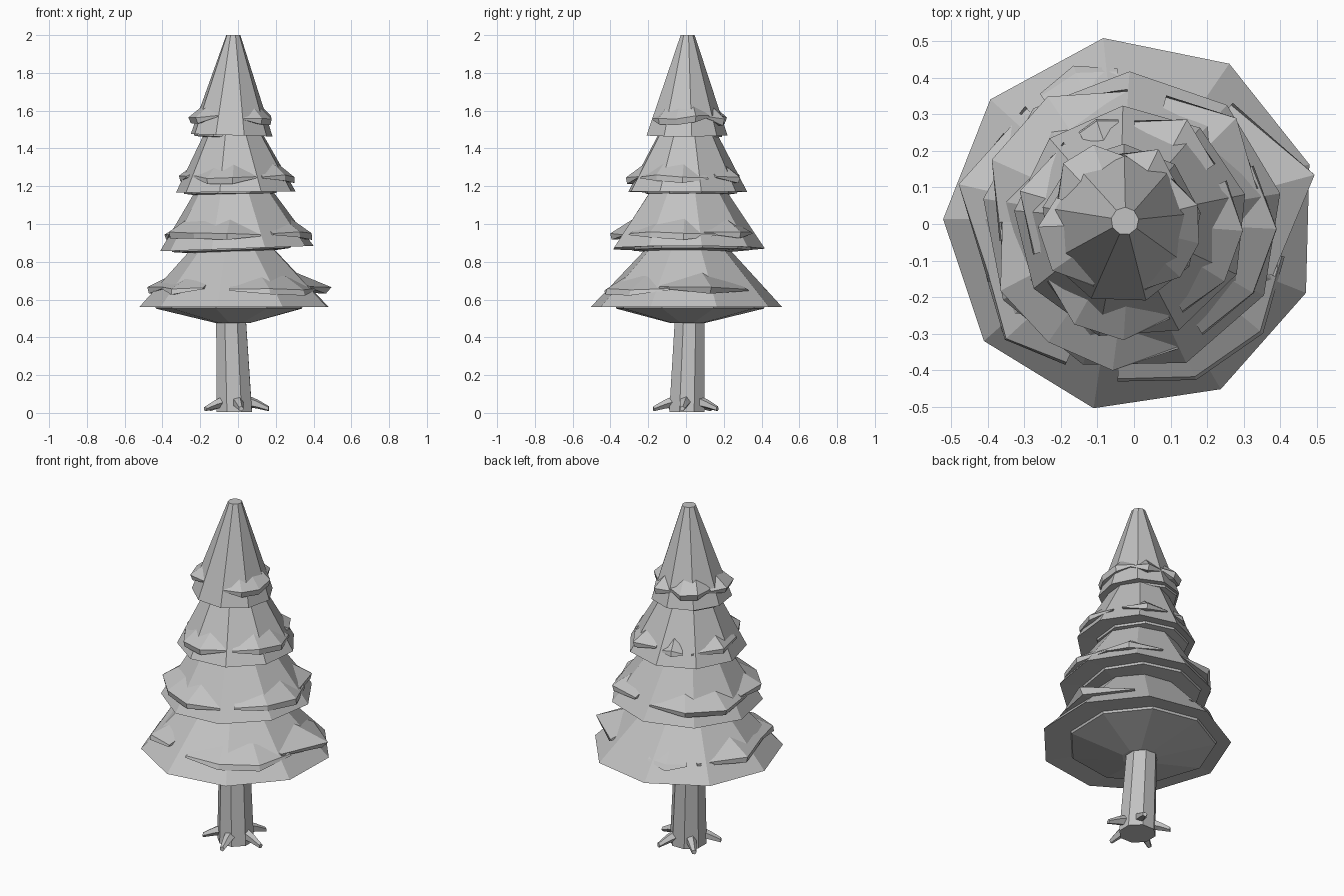
import bpy
import bmesh
import random
from math import cos, sin, radians
from mathutils import Vector

random.seed(4)
if "Cube" in bpy.data.objects:
    bpy.data.objects.remove(bpy.data.objects["Cube"])

grey = bpy.data.materials.new("plain grey")
grey.use_nodes = True
grey.diffuse_color = (0.54, 0.54, 0.54, 1)
grey.node_tree.nodes["Principled BSDF"].inputs["Base Color"].default_value = (0.54, 0.54, 0.54, 1)


def loft(name, rings):
    """Skin a list of equal-sized closed rings into a flat-shaded object."""
    bm = bmesh.new()
    loops = [[bm.verts.new(p) for p in ring] for ring in rings]
    for a, b in zip(loops, loops[1:]):
        for i in range(len(a)):
            j = (i + 1) % len(a)
            bm.faces.new((a[i], a[j], b[j], b[i]))
    bm.faces.new(loops[0][::-1])
    bm.faces.new(loops[-1])
    bmesh.ops.recalc_face_normals(bm, faces=bm.faces)
    mesh = bpy.data.meshes.new(name)
    bm.to_mesh(mesh)
    bm.free()
    mesh.materials.append(grey)
    bpy.context.collection.objects.link(bpy.data.objects.new(name, mesh))


def ring(sides, radius, z, centre=(0, 0), start=0, tilt=0):
    pts = []
    for i in range(sides):
        a = radians(start + 360 * i / sides)
        x = radius * cos(a)
        pts.append(Vector((centre[0] + x, centre[1] + radius * sin(a), z + tilt * x)))
    return pts


def clump(name, tier, a0, a1, z, out):
    """Jagged ridge of needles wrapped round a tier between two angles."""
    zb, rb, zt, rt, centre = tier
    steps = max(2, round(abs(a1 - a0) / 29))

    def surface(h):
        return rb + (rt - rb) * (h - zb) / (zt - zb)

    rings = []
    for i in range(steps + 1):
        swell = 0 if i in (0, steps) else random.uniform(0.85, 1.1)
        a = radians(a0 + (a1 - a0) * i / steps)
        mid = z + random.uniform(-0.01, 0.01)
        top, low = mid + 0.02 + 0.06 * swell, mid - 0.008 - 0.025 * swell
        section = [(surface(top) - 0.025, top), (surface(mid) + out * swell, mid),
                   (surface(low) + out * 0.4 * swell, low),
                   (surface(low) - 0.05, low + 0.005)]
        rings.append([Vector((centre[0] + r * cos(a), centre[1] + r * sin(a), h))
                      for r, h in section])
    loft(name, rings)


# Trunk, leaning slightly as it rises
loft("trunk", [ring(8, 0.101, 0.004, (-0.019, 0.005), 22),
               ring(8, 0.085, 0.5, (-0.037, 0.02), 22)])

# Roots
for i in range(5):
    a = radians(-80 + 72 * i)
    d, side = Vector((cos(a), sin(a), 0)), Vector((-sin(a), cos(a), 0))
    base = Vector((-0.015, 0.005, 0))
    rings = []
    for dist, z, w in ((0.06, 0.064, 0.034), (0.12, 0.046, 0.025), (0.18, 0.022, 0.014)):
        c = base + d * dist + Vector((0, 0, z))
        rings.append([c + side * w * cos(radians(72 * k)) + Vector((0, 0, w * sin(radians(72 * k))))
                      for k in range(5)])
    loft("root_%d" % (i + 1), rings)

# Tiers: bottom z and radius, top z and radius, centre
tiers = [(0.56, 0.515, 0.92, 0.175, (-0.008, 0.0)),
         (0.87, 0.413, 1.23, 0.17, (-0.005, 0.005)),
         (1.17, 0.322, 1.52, 0.135, (-0.008, 0.003)),
         (1.47, 0.22, 2.0, 0.038, (-0.035, 0.0))]
starts = [18.5, 11, 14, 8]
tilts = [0, 0.035, 0.01, -0.03]
depths = [0.085, 0.03, 0.03, 0.02]
top_centre = (-0.025, 0.008)
for i, (zb, rb, zt, rt, c) in enumerate(tiers):
    s = starts[i]
    dish_centre = (c[0] - 0.03, c[1] + 0.02)
    loft("foliage_tier_%d" % (i + 1),
         [ring(9, 0.09, zb - depths[i], top_centre, s, tilts[i]),
          ring(9, rb * 0.77, zb - 0.008, dish_centre, s, tilts[i]),
          ring(9, rb * 0.78, zb + 0.004, dish_centre, s, tilts[i]),
          ring(9, rb, zb, c, s, tilts[i]),
          ring(9, rt, zt, top_centre, s)])

# Needle clumps on each tier: height, then start angle, end angle, overhang
clumps = [
    (0.66, [(-95, -12, 0.035), (-20, 50, 0.1), (95, 125, 0.015), (132, 202, 0.065), (200, 245, 0.045)]),
    (0.95, [(-180, -70, 0.05), (-58, 25, 0.035), (15, 75, 0.05), (92, 188, 0.06)]),
    (1.25, [(-145, -68, 0.04), (-60, 24, 0.03), (35, 88, 0.045), (97, 120, 0.02), (130, 198, 0.045)]),
    (1.565, [(-70, 42, 0.03), (35, 92, 0.035), (85, 158, 0.04), (150, 246, 0.045)])]
for n, (tier, (z, spans)) in enumerate(zip(tiers, clumps)):
    for k, (a0, a1, out) in enumerate(spans):
        clump("needle_clump_%d_%d" % (n + 1, k + 1), tier, a0, a1, z, out)
